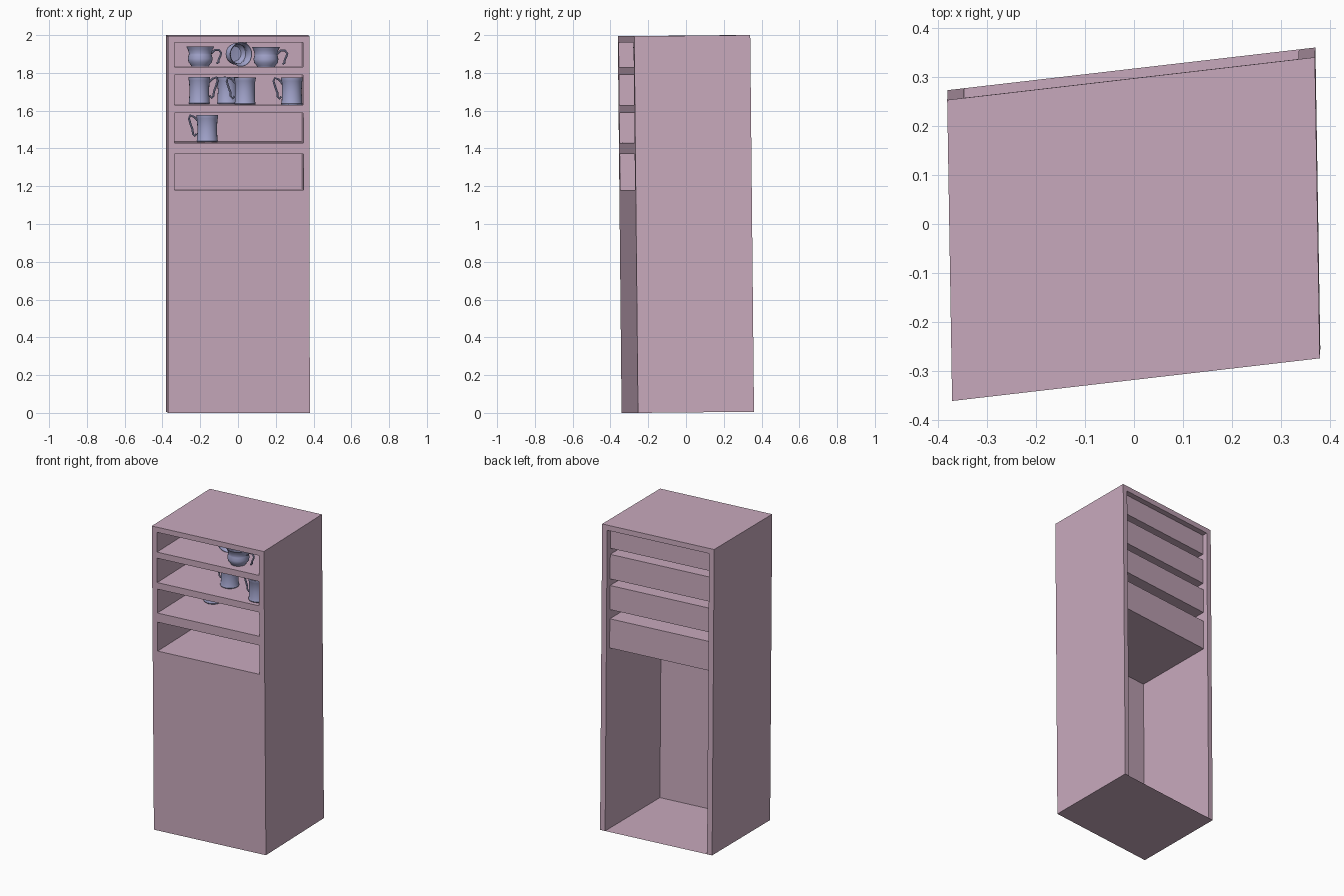
import bpy, bmesh, math
from mathutils import Vector, Matrix

if "Cube" in bpy.data.objects:
    bpy.data.objects.remove(bpy.data.objects["Cube"])

# Slightly skewed cabinet frame: width, depth, height axes (per unit length)
O = Vector((-0.37, -0.341, 0))
WX = Vector((0.75, 0.087, 0)) / 0.755
DY = Vector((-0.01, 0.614, 0.006)) / 0.614
HZ = Vector((-0.001, -0.02, 1.994)) / 1.994
W, D, H = 0.755, 0.614, 1.994
T = 0.034                                    # panel thickness
BACK = D - 0.035                             # rear of the compartments
SLOTS = [(1.83, H - T), (1.63, 1.79), (1.43, 1.587), (1.18, 1.37)]


def place(x, y, z):
    return O + WX * x + DY * y + HZ * z


def material(name, rgb):
    m = bpy.data.materials.new(name)
    m.diffuse_color = (*rgb, 1)
    m.use_nodes = True
    m.node_tree.nodes["Principled BSDF"].inputs["Base Color"].default_value = m.diffuse_color
    return m


PINK = material("cabinet_pink", (0.58, 0.40, 0.51))
BLUE = material("cup_blue", (0.36, 0.37, 0.60))


def finish(name, bm, mat):
    me = bpy.data.meshes.new(name)
    bm.to_mesh(me)
    bm.free()
    me.materials.append(mat)
    ob = bpy.data.objects.new(name, me)
    bpy.context.collection.objects.link(ob)
    return ob


def box(name, lo, hi):
    bm = bmesh.new()
    bmesh.ops.create_cube(bm, size=1)
    for v in bm.verts:
        v.co = place(*[(a + b) / 2 + c * (b - a) for a, b, c in zip(lo, hi, v.co)])
    finish(name, bm, PINK)


def quad(bm, *pts):
    bm.faces.new([bm.verts.new(place(*p)) for p in pts])


# Carcass: sides, top, front rails between the openings
box("left_side", (0, 0, 0), (T, D, H))
box("right_side", (W - T, 0, 0), (W, D, H))
box("top_panel", (T, 0, H - T), (W - T, D, H))
top = H - T
for i, (lo, hi) in enumerate(SLOTS):
    if i:
        box(f"front_rail_{i}", (T, 0, hi), (W - T, T, top))
    top = lo
box("front_panel", (T, 0, 0), (W - T, T, top))

# Thin floor
bm = bmesh.new()
quad(bm, (T, T, 0), (W - T, T, 0), (W - T, D, 0), (T, D, 0))
finish("cabinet_floor", bm, PINK)

# Thin-walled compartments behind each opening
for i, (lo, hi) in enumerate(SLOTS):
    bm = bmesh.new()
    a, b = T, W - T
    quad(bm, (a, T, lo), (b, T, lo), (b, BACK, lo), (a, BACK, lo))
    quad(bm, (a, BACK, lo), (b, BACK, lo), (b, BACK, hi), (a, BACK, hi))
    if i:
        quad(bm, (a, T, hi), (a, BACK, hi), (b, BACK, hi), (b, T, hi))
    finish(f"compartment_{i + 1}", bm, PINK)

# Cup profiles (radius, height) outside then inside, and handle paths
MUG = [(0, 0), (.054, 0), (.057, .006), (.054, .014), (.052, .07), (.054, .122),
       (.056, .126), (.058, .145), (.055, .145), (.051, .122), (.049, .07), (.05, .01), (0, .01)]
MUG_HANDLE = [(.052, .115), (.07, .135), (.09, .142), (.097, .125), (.088, .095),
              (.077, .065), (.076, .045), (.066, .033), (.056, .045)]
CUP = [(0, 0), (.046, 0), (.05, .008), (.062, .022), (.066, .042), (.061, .062),
       (.06, .07), (.066, .09), (.074, .105), (.071, .105), (.062, .09), (.056, .07),
       (.062, .042), (.046, .012), (0, .008)]
CUP_HANDLE = [(.06, .07), (.078, .087), (.1, .088), (.113, .072), (.108, .055),
              (.1, .04), (.098, .022), (.088, .016)]


def lathe(bm, prof, n=24):
    vs = [bm.verts.new((r, 0, z)) for r, z in prof]
    es = [bm.edges.new(p) for p in zip(vs, vs[1:])]
    bmesh.ops.spin(bm, geom=vs + es, cent=(0, 0, 0), axis=(0, 0, 1),
                   angle=2 * math.pi, steps=n, use_duplicate=False)
    bmesh.ops.remove_doubles(bm, verts=bm.verts, dist=1e-5)


def tube(bm, path, r=.0055, n=8):
    pts = [Vector((x, 0, z)) for x, z in path]
    rings = []
    for i, p in enumerate(pts):
        t = (pts[min(i + 1, len(pts) - 1)] - pts[max(i - 1, 0)]).normalized()
        side = t.cross(Vector((0, 1, 0)))
        rings.append([bm.verts.new(p + side * r * math.cos(k * math.tau / n)
                                   + Vector((0, r * math.sin(k * math.tau / n), 0)))
                      for k in range(n)])
    for a, b in zip(rings, rings[1:]):
        for k in range(n):
            bm.faces.new((a[k], a[(k + 1) % n], b[(k + 1) % n], b[k]))
    bm.faces.new(rings[0])
    bm.faces.new(rings[-1])


def cup(name, prof, handle, x, v, z, turn, lay=None, size=1):
    """x = world x, v = fraction of cabinet depth, turn = handle angle."""
    bm = bmesh.new()
    lathe(bm, prof)
    tube(bm, handle)
    bmesh.ops.recalc_face_normals(bm, faces=bm.faces)
    loc = place(x + 0.37 + 0.01 * v, v * D, z)
    loc.x = x
    m = Matrix.Rotation(math.radians(turn), 4, 'Z')
    if lay:
        m = Vector(lay).to_track_quat('Z', 'Y').to_matrix().to_4x4() @ m
    bm.transform(Matrix.Translation(loc) @ m @ Matrix.Scale(size, 4))
    ob = finish(name, bm, BLUE)
    bpy.context.view_layer.objects.active = ob
    ob.select_set(True)
    bpy.ops.object.shade_smooth_by_angle(angle=math.radians(35))
    ob.select_set(False)


# Top shelf: low cups, one lying on its side
cup("low_cup_left", CUP, CUP_HANDLE, -.20, .68, 1.83, 10)
cup("low_cup_lying", CUP, CUP_HANDLE, -.025, .45, 1.899, 60, (.45, -.9, -.04), .88)
cup("low_cup_right", CUP, CUP_HANDLE, .148, .15, 1.83, 0)
# Second and third shelves: tall mugs
cup("tall_mug_1", MUG, MUG_HANDLE, -.205, .72, 1.63, 0)
cup("tall_mug_2", MUG, MUG_HANDLE, -.055, .75, 1.63, 100)
cup("tall_mug_3", MUG, MUG_HANDLE, .037, .28, 1.63, 180)
cup("tall_mug_4", MUG, MUG_HANDLE, .285, .13, 1.63, 180)
cup("tall_mug_5", MUG, MUG_HANDLE, -.163, .5, 1.43, 180)
